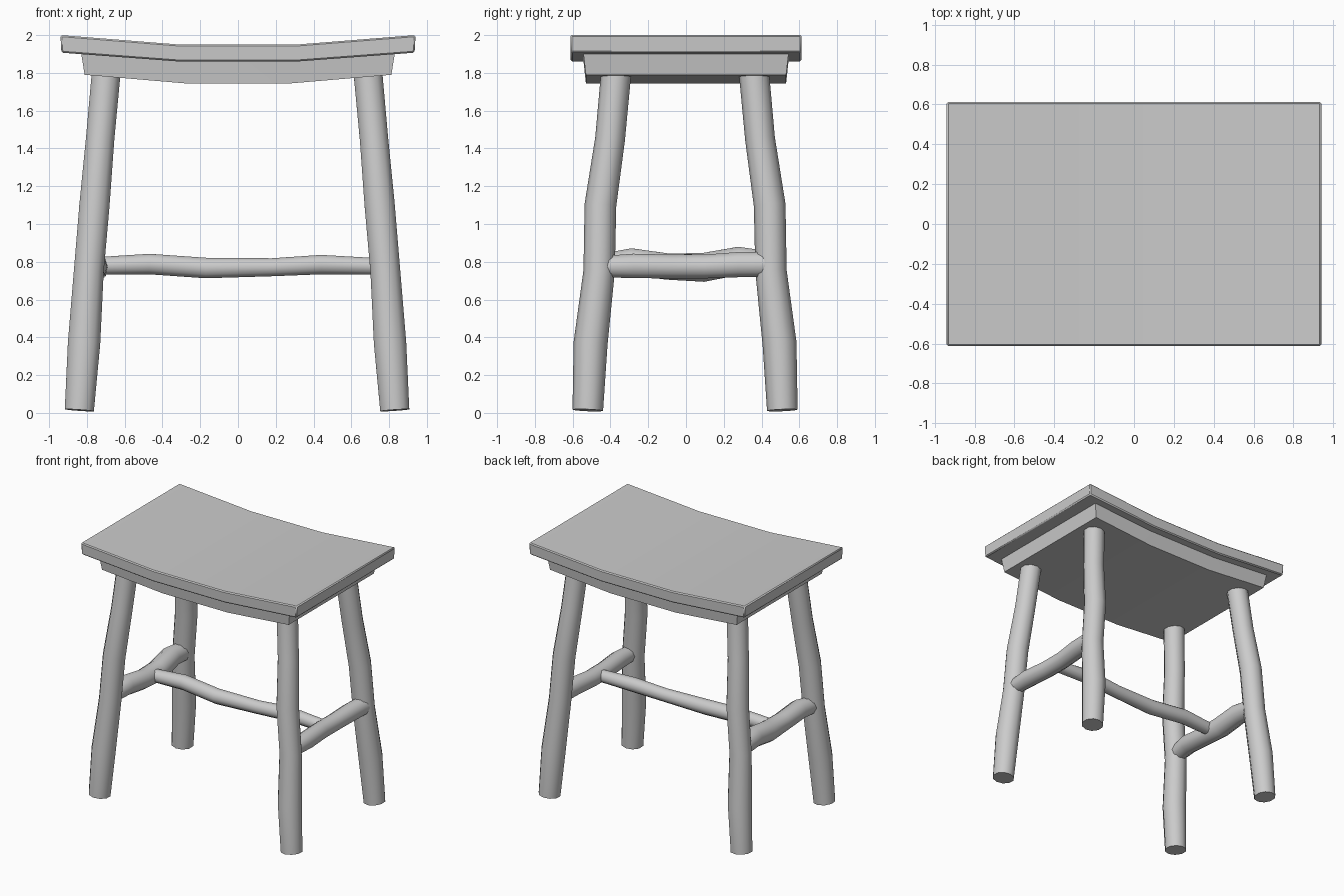
import bpy, bmesh
from math import cos, sin, pi, radians
from mathutils import Vector

if "Cube" in bpy.data.objects:
    bpy.data.objects.remove(bpy.data.objects["Cube"])


def finish(name, bm, angle):
    bmesh.ops.recalc_face_normals(bm, faces=bm.faces)
    mesh = bpy.data.meshes.new(name)
    bm.to_mesh(mesh)
    bm.free()
    obj = bpy.data.objects.new(name, mesh)
    bpy.context.collection.objects.link(obj)
    bpy.ops.object.select_all(action='DESELECT')
    obj.select_set(True)
    bpy.context.view_layer.objects.active = obj
    bpy.ops.object.shade_smooth_by_angle(angle=radians(angle))
    return obj


def slab(name, top, bottom, y_top, y_bottom, bevel=0):
    """Dished slab: half profiles (x, z) mirrored in x, lofted across y."""
    def full(p):
        return [(-x, z) for x, z in reversed(p)] + list(p)
    bm = bmesh.new()
    sides = []
    for s in (-1, 1):
        ring = [bm.verts.new((x, s * y_top, z)) for x, z in full(top)]
        ring += [bm.verts.new((x, s * y_bottom, z)) for x, z in reversed(full(bottom))]
        sides.append(ring)
    a, b = sides
    n = len(a)
    h = n // 2
    for i in range(n):
        j = (i + 1) % n
        bm.faces.new((a[i], a[j], b[j], b[i]))
    for r in sides:
        for i in range(h - 1):
            bm.faces.new((r[i], r[i + 1], r[n - 2 - i], r[n - 1 - i]))
    obj = finish(name, bm, 30)
    if bevel:
        mod = obj.modifiers.new("edge", 'BEVEL')
        mod.width = bevel
        mod.segments = 1
        mod.limit_method = 'ANGLE'
    return obj


def branch(name, points, sides=10):
    """Crooked round rod through points (x, y, z, radius)."""
    bm = bmesh.new()
    pts = [Vector(p[:3]) for p in points]
    rings = []
    for i, p in enumerate(pts):
        t = (pts[min(i + 1, len(pts) - 1)] - pts[max(i - 1, 0)]).normalized()
        ref = Vector((0, 1, 0)) if abs(t.y) < 0.7 else Vector((1, 0, 0))
        u = (ref - t * ref.dot(t)).normalized()
        v = t.cross(u)
        r = points[i][3]
        rings.append([bm.verts.new(p + r * (u * cos(2 * pi * k / sides) + v * sin(2 * pi * k / sides)))
                      for k in range(sides)])
    for a, b in zip(rings, rings[1:]):
        for k in range(sides):
            j = (k + 1) % sides
            bm.faces.new((a[k], a[j], b[j], b[k]))
    bm.faces.new(rings[0])
    bm.faces.new(rings[-1])
    return finish(name, bm, 40)


# Dished seat and the tapered apron block beneath it
slab("seat", [(0.31, 1.95), (0.94, 2.0)], [(0.31, 1.86), (0.935, 1.907)], 0.613, 0.61, 0.008)
slab("apron", [(0.30, 1.865), (0.83, 1.902)], [(0.285, 1.745), (0.812, 1.79)], 0.543, 0.53)

# Four splayed, crooked legs
LEG = [(0.835, 0.515, 0.014, 0.081), (0.81, 0.50, 0.37, 0.09), (0.785, 0.455, 0.75, 0.083),
       (0.755, 0.448, 1.10, 0.084), (0.725, 0.397, 1.45, 0.079), (0.692, 0.364, 1.81, 0.08)]
for sx, side in ((-1, "left"), (1, "right")):
    for sy, end in ((-1, "front"), (1, "back")):
        branch(f"{end}_{side}_leg",
               [(sx * x - 0.005, sy * y - 0.005, z, r) for x, y, z, r in LEG])

# Side stretchers between front and back legs
branch("right_stretcher", [(0.785, -0.42, 0.775, 0.06), (0.785, -0.28, 0.778, 0.068),
                           (0.77, -0.08, 0.775, 0.066), (0.77, 0.10, 0.775, 0.066),
                           (0.78, 0.28, 0.785, 0.07), (0.785, 0.42, 0.785, 0.07)])
branch("left_stretcher", [(-0.785, -0.42, 0.785, 0.065), (-0.775, -0.29, 0.80, 0.075),
                          (-0.765, -0.10, 0.775, 0.073), (-0.765, 0.09, 0.77, 0.08),
                          (-0.78, 0.28, 0.805, 0.078), (-0.785, 0.42, 0.79, 0.072)])

# Long stretcher joining the two side stretchers
branch("middle_stretcher", [(-0.76, 0, 0.778, 0.048), (-0.47, 0.01, 0.788, 0.057),
                            (-0.17, -0.01, 0.767, 0.057), (0.18, 0.0, 0.771, 0.05),
                            (0.44, 0.01, 0.785, 0.054), (0.75, 0, 0.775, 0.046)])
